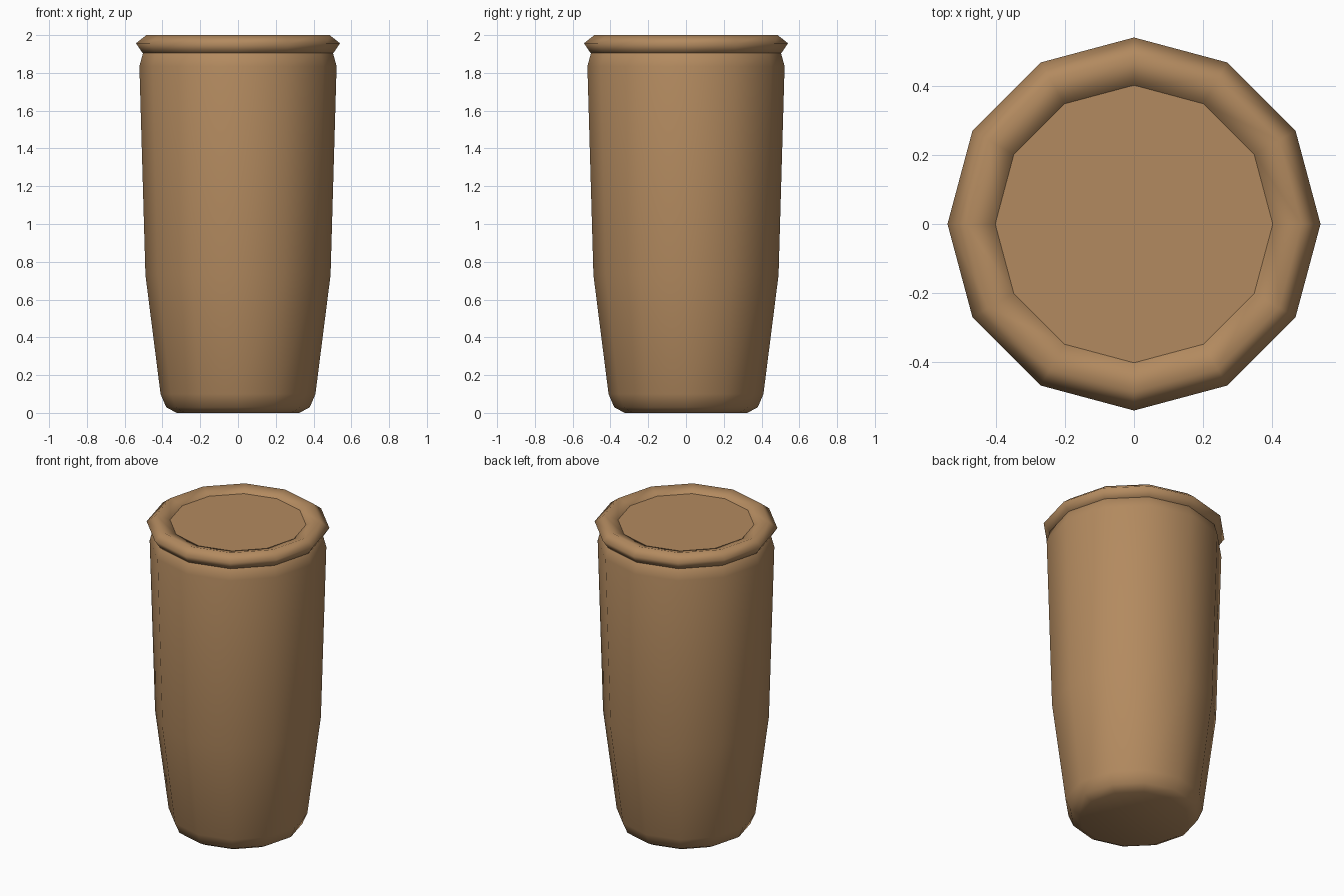
import bpy
import bmesh
from math import cos, sin, tau

cube = bpy.data.objects.get("Cube")
if cube:
    bpy.data.objects.remove(cube, do_unlink=True)

SIDES = 12

tan = bpy.data.materials.new("warm tan")
tan.use_nodes = True
tan.diffuse_color = (0.45, 0.255, 0.115, 1)
tan.node_tree.nodes["Principled BSDF"].inputs["Base Color"].default_value = tan.diffuse_color


def lathe(name, profile, closed=False, cap_start=False, cap_end=False, smooth=True):
    """Turn a (radius, height) profile around the z axis."""
    bm = bmesh.new()
    rings = [[bm.verts.new((r * cos(tau * i / SIDES), r * sin(tau * i / SIDES), z))
              for i in range(SIDES)] for r, z in profile]
    pairs = list(zip(rings, rings[1:]))
    if closed:
        pairs.append((rings[-1], rings[0]))
    for low, high in pairs:
        for i in range(SIDES):
            j = (i + 1) % SIDES
            bm.faces.new((low[i], low[j], high[j], high[i]))
    if cap_start:
        bm.faces.new(rings[0][::-1])
    if cap_end:
        bm.faces.new(rings[-1])
    for face in bm.faces:
        face.smooth = smooth
    mesh = bpy.data.meshes.new(name)
    bm.to_mesh(mesh)
    bm.free()
    mesh.materials.append(tan)
    obj = bpy.data.objects.new(name, mesh)
    bpy.context.collection.objects.link(obj)
    return obj


# Tapered body with a rounded foot and a shoulder tucked under the rim
lathe("body", [(0.325, 0), (0.38, 0.03), (0.41, 0.1), (0.49, 0.73),
               (0.522, 1.835), (0.50, 1.915), (0.46, 1.94)], cap_start=True)

# Rolled rim, a tilted six-sided ring
lathe("rim", [(0.505, 1.905), (0.54, 1.957), (0.485, 2.0),
              (0.402, 1.973), (0.395, 1.92), (0.45, 1.89)], closed=True)

# Flat top inside the rim
lathe("lid", [(0.402, 1.972)], cap_end=True, smooth=False)
